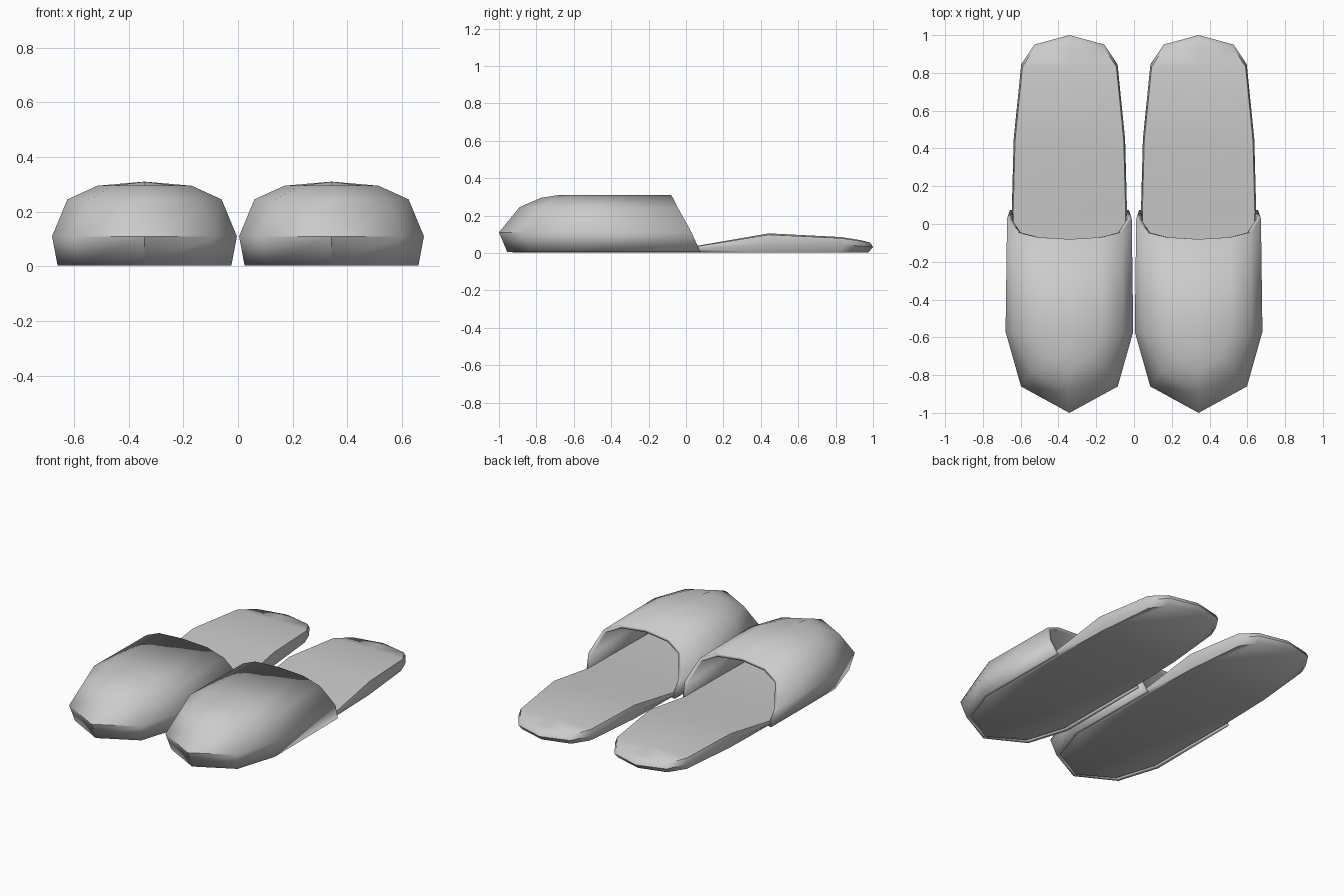
import bpy, bmesh

if "Cube" in bpy.data.objects:
    bpy.data.objects.remove(bpy.data.objects["Cube"])


def finish(name, bm, x):
    me = bpy.data.meshes.new(name)
    bm.to_mesh(me)
    bm.free()
    ob = bpy.data.objects.new(name, me)
    bpy.context.collection.objects.link(ob)
    ob.location.x = x
    bpy.ops.object.select_all(action='DESELECT')
    ob.select_set(True)
    bpy.context.view_layer.objects.active = ob
    bpy.ops.object.shade_smooth_by_angle(angle=0.9)
    return ob


def make_sole(name, x):
    # half outline from heel to toe: y, half width, top height
    stations = [(0.95, .185, .068), (.845, .255, .085), (.45, .295, .105),
                (.07, .305, .04), (-.57, .30, .035), (-.83, .215, .035)]
    heel, toe = (1.0, 0, .06), (-.95, 0, .035)
    outline = ([heel] + stations + [toe]
               + [(y, -w, h) for y, w, h in reversed(stations)])
    bm = bmesh.new()
    rings = []
    # underside edge, widest line, footbed edge
    for sx, sy, f in ((.94, .975, .0), (1, 1, .5), (.975, .985, .93)):
        rings.append([bm.verts.new((w * sx, y * sy, .003 + (h - .003) * f))
                      for y, w, h in outline])
    n = len(outline)
    for a, b in zip(rings, rings[1:]):
        for i in range(n):
            j = (i + 1) % n
            bm.faces.new((a[i], a[j], b[j], b[i]))
    bm.faces.new(rings[0])
    # slightly crowned footbed
    top = rings[2]
    mid = [top[0]] + [bm.verts.new((0, y * .985, h)) for y, w, h in stations] + [top[7]]
    for side in (top[:8], [top[0]] + top[:6:-1]):
        for i in range(7):
            face = list(dict.fromkeys((side[i], side[i + 1], mid[i + 1], mid[i])))
            bm.faces.new(face)
    bmesh.ops.recalc_face_normals(bm, faces=bm.faces)
    finish(name, bm, x)


def make_upper(name, x):
    # per level: z, opening (w, y), side (w, y), toe corner (w, y), toe tip y
    levels = [(.004, (.315, .075), (.318, -.57), (.235, -.83), -.955),
              (.11, (.330, .03), (.338, -.57), (.256, -.86), -1.0),
              (.245, (.275, -.045), (.282, -.57), (.205, -.78), -.89),
              (.295, (.170, -.07), (.172, -.57), (.115, -.70), -.775),
              (.31, (0, -.08), (0, -.57), (0, -.64), -.68)]
    bm = bmesh.new()
    rows = []
    for z, *half, tip in levels:
        u = half + [(0, tip)] + [(-w, y) for w, y in reversed(half)]
        rows.append([bm.verts.new((w, y, z)) for w, y in u])
    for a, b in zip(rows, rows[1:]):
        for i in range(6):
            bm.faces.new((a[i + 1], a[i], b[i], b[i + 1]))
    bmesh.ops.remove_doubles(bm, verts=bm.verts, dist=.0005)
    bm.normal_update()
    if sum(f.normal.z * f.calc_area() for f in bm.faces) < 0:
        bmesh.ops.reverse_faces(bm, faces=bm.faces)
    ob = finish(name, bm, x)
    # cloth thickness, inwards
    mod = ob.modifiers.new("thickness", 'SOLIDIFY')
    mod.thickness = .022
    mod.offset = -1


for label, x in (("left", -.342), ("right", .342)):
    make_sole(label + "_sole", x)
    make_upper(label + "_upper", x)
